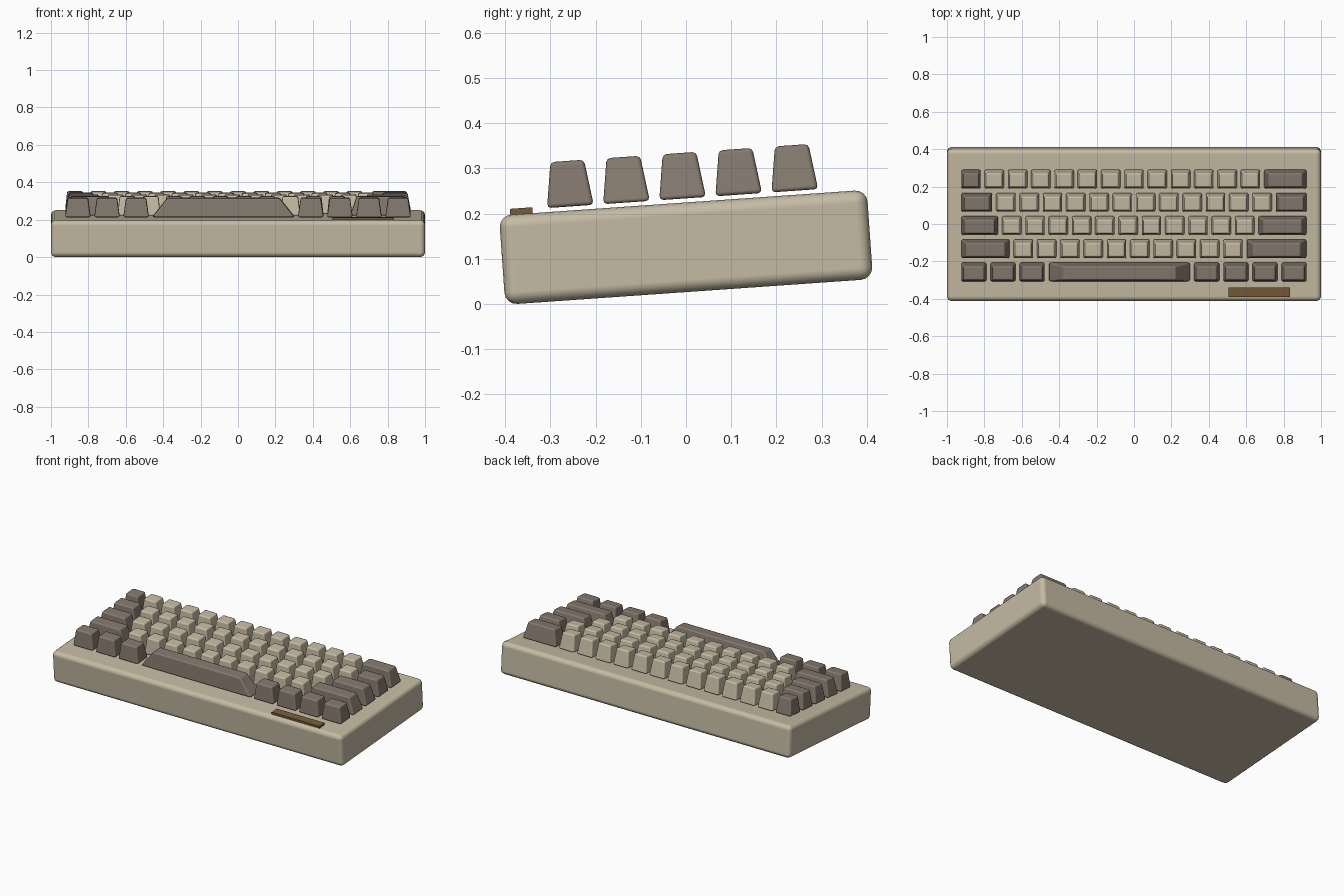
import bpy
import bmesh
from math import radians
from mathutils import Matrix

cube = bpy.data.objects.get("Cube")
if cube:
    bpy.data.objects.remove(cube, do_unlink=True)

UNIT = 0.1245          # key pitch
GAP = 0.019            # space between neighbouring keys
CASE = (2.0, 0.816, 0.198)
CASE_TOP = CASE[2] / 2
TILT = Matrix.Translation((0, 0, 0.1255)) @ Matrix.Rotation(radians(4), 4, 'X')


def material(name, rgb):
    m = bpy.data.materials.new(name)
    m.use_nodes = True
    m.diffuse_color = (*rgb, 1)
    m.node_tree.nodes["Principled BSDF"].inputs["Base Color"].default_value = (*rgb, 1)
    return m


beige = material("warm beige", (0.56, 0.50, 0.37))
taupe = material("dark taupe", (0.23, 0.19, 0.155))
bronze = material("bronze brown", (0.18, 0.105, 0.043))


def block(name, size, centre, mat, taper=(1, 1), bevel=0.0, segments=2):
    """Box with a narrowed top and rounded edges, tilted with the case."""
    bm = bmesh.new()
    bmesh.ops.create_cube(bm, size=1)
    for v in bm.verts:
        top = v.co.z > 0
        v.co.x *= size[0] * (taper[0] if top else 1)
        v.co.y *= size[1] * (taper[1] if top else 1)
        v.co.z *= size[2]
    for f in bm.faces:
        f.smooth = bevel > 0
    mesh = bpy.data.meshes.new(name)
    bm.to_mesh(mesh)
    bm.free()
    mesh.materials.append(mat)
    ob = bpy.data.objects.new(name, mesh)
    bpy.context.scene.collection.objects.link(ob)
    ob.matrix_world = TILT @ Matrix.Translation(centre)
    if bevel:
        mod = ob.modifiers.new("rounded edges", 'BEVEL')
        mod.width = bevel
        mod.segments = segments
        mod.limit_method = 'NONE'
        mod.harden_normals = True
    return ob


# Case
block("case", CASE, (0, 0, 0), beige, bevel=0.027, segments=4)

# Badge plate on the front lip
block("badge_plate", (0.33, 0.05, 0.013), (0.67, -0.358, CASE_TOP + 0.0065), bronze)

# Key rows from front to back: (width in units, count, material)
rows = [
    [(1.25, 3, taupe), (6.25, 1, taupe), (1.25, 4, taupe)],
    [(2.25, 1, taupe), (1, 10, beige), (2.75, 1, taupe)],
    [(1.75, 1, taupe), (1, 11, beige), (2.25, 1, taupe)],
    [(1.5, 1, taupe), (1, 12, beige), (1.5, 1, taupe)],
    [(1, 1, taupe), (1, 12, beige), (2, 1, taupe)],
]
KEY_HEIGHT = 0.101
for r, row in enumerate(rows):
    x = -7.5 * UNIT
    y = (r - 2) * UNIT
    n = 0
    for width, count, mat in row:
        for _ in range(count):
            n += 1
            w = width * UNIT
            name = "space_bar" if width > 6 else f"key_row{r + 1}_{n}"
            block(name, (w - GAP, UNIT - GAP - 0.002, KEY_HEIGHT),
                  (x + w / 2, y, CASE_TOP + 0.009 + KEY_HEIGHT / 2),
                  mat, taper=(0.79, 0.72), bevel=0.009, segments=2)
            x += w
